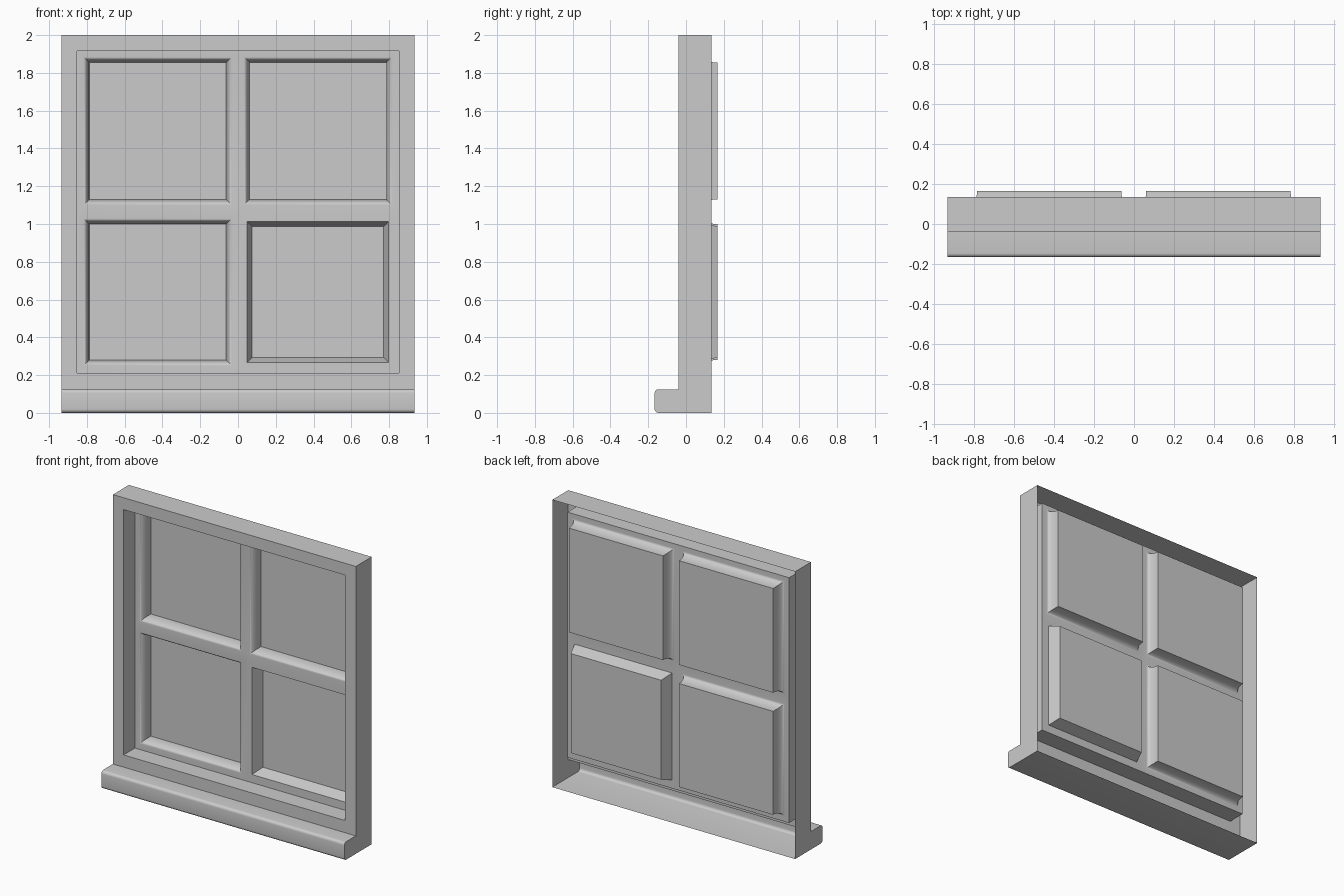
import bpy, bmesh, math

if "Cube" in bpy.data.objects:
    bpy.data.objects.remove(bpy.data.objects["Cube"])

W, TOP = 0.935, 2.0            # outer half width, height
FRONT, BACK = -0.04, 0.135     # casing depth
IX, IZ0, IZ1 = 0.853, 0.21, 1.917   # opening
SASH, GLASS = 0.085, 0.166     # sash plane, pane plane
SILL_Y, SILL_Z, R = -0.166, 0.125, 0.02


def finish(name, faces, face_front=False):
    """Make an object from a list of faces given as point lists."""
    bm = bmesh.new()
    for pts in faces:
        bm.faces.new([bm.verts.new(p) for p in pts])
    bmesh.ops.remove_doubles(bm, verts=bm.verts, dist=1e-5)
    bmesh.ops.recalc_face_normals(bm, faces=bm.faces)
    # the large front-facing areas must point to -y
    if sum(f.normal.y * f.calc_area() for f in bm.faces) > 0:
        bmesh.ops.reverse_faces(bm, faces=bm.faces)
    me = bpy.data.meshes.new(name)
    bm.to_mesh(me)
    bm.free()
    ob = bpy.data.objects.new(name, me)
    bpy.context.collection.objects.link(ob)
    bpy.ops.object.select_all(action='DESELECT')
    bpy.context.view_layer.objects.active = ob
    ob.select_set(True)
    bpy.ops.object.shade_smooth_by_angle(angle=math.radians(35))
    return ob


def rect(x0, x1, z0, z1, y):
    return [(x0, y, z0), (x1, y, z0), (x1, y, z1), (x0, y, z1)]


def bridge(a, b):
    n = len(a)
    return [[a[i], a[(i + 1) % n], b[(i + 1) % n], b[i]] for i in range(n)]


# casing shell, open at the back, with a rounded sill along the bottom
def arc(cy, cz, a0, steps=5):
    return [(cy + R * math.cos(math.radians(a0 - 90 * i / steps)),
             cz + R * math.sin(math.radians(a0 - 90 * i / steps)))
            for i in range(steps + 1)]


profile = [(BACK, 0)] + arc(SILL_Y + R, R, 270)
r_top = R
profile += arc(SILL_Y + r_top, SILL_Z - r_top, 180) + [(FRONT, SILL_Z)]
faces = [[(-W, *p), (W, *p), (W, *q), (-W, *q)]
         for p, q in zip(profile, profile[1:])]
side = profile + [(FRONT, TOP), (BACK, TOP)]
for s in (-W, W):
    faces.append([(s, *p) for p in side])
faces.append([(-W, FRONT, TOP), (W, FRONT, TOP), (W, BACK, TOP), (-W, BACK, TOP)])
opening = rect(-IX, IX, IZ0, IZ1, FRONT)
faces += bridge(rect(-W, W, SILL_Z, TOP, FRONT), opening)
faces += bridge(opening, rect(-IX, IX, IZ0, IZ1, SASH))
finish("casing_and_sill", faces)

# sash: flat lattice with a moulded recess around each pane
M = 0.03                       # moulding width
round_mould = [(M * math.sin(a), SASH + (GLASS - SASH) * (1 - math.cos(a)))
               for a in (math.pi / 2 * i / 8 for i in range(9))]
flat_mould = [(0, SASH), (0.017, SASH), (0.044, GLASS)]
xs = [-IX, -0.817, -0.033, 0.031, 0.815, IX]
zs = [IZ0, 0.25, 1.03, 1.10, 1.885, IZ1]
faces, panes = [], []
for i in range(5):
    for j in range(5):
        cell = (xs[i], xs[i + 1], zs[j], zs[j + 1])
        if not (i in (1, 3) and j in (1, 3)):
            faces.append(rect(*cell, SASH))
            continue
        x0, x1, z0, z1 = cell
        mould = flat_mould if (i, j) == (3, 1) else round_mould
        loops = [rect(x0 + d, x1 - d, z0 + d, z1 - d, y) for d, y in mould]
        for a, b in zip(loops, loops[1:]):
            faces += bridge(a, b)
        panes.append((("lower" if j == 1 else "upper") +
                      ("_left" if i == 1 else "_right") + "_pane", loops[-1]))
finish("sash", faces)

# panes
for name, loop in panes:
    finish(name, [loop])
